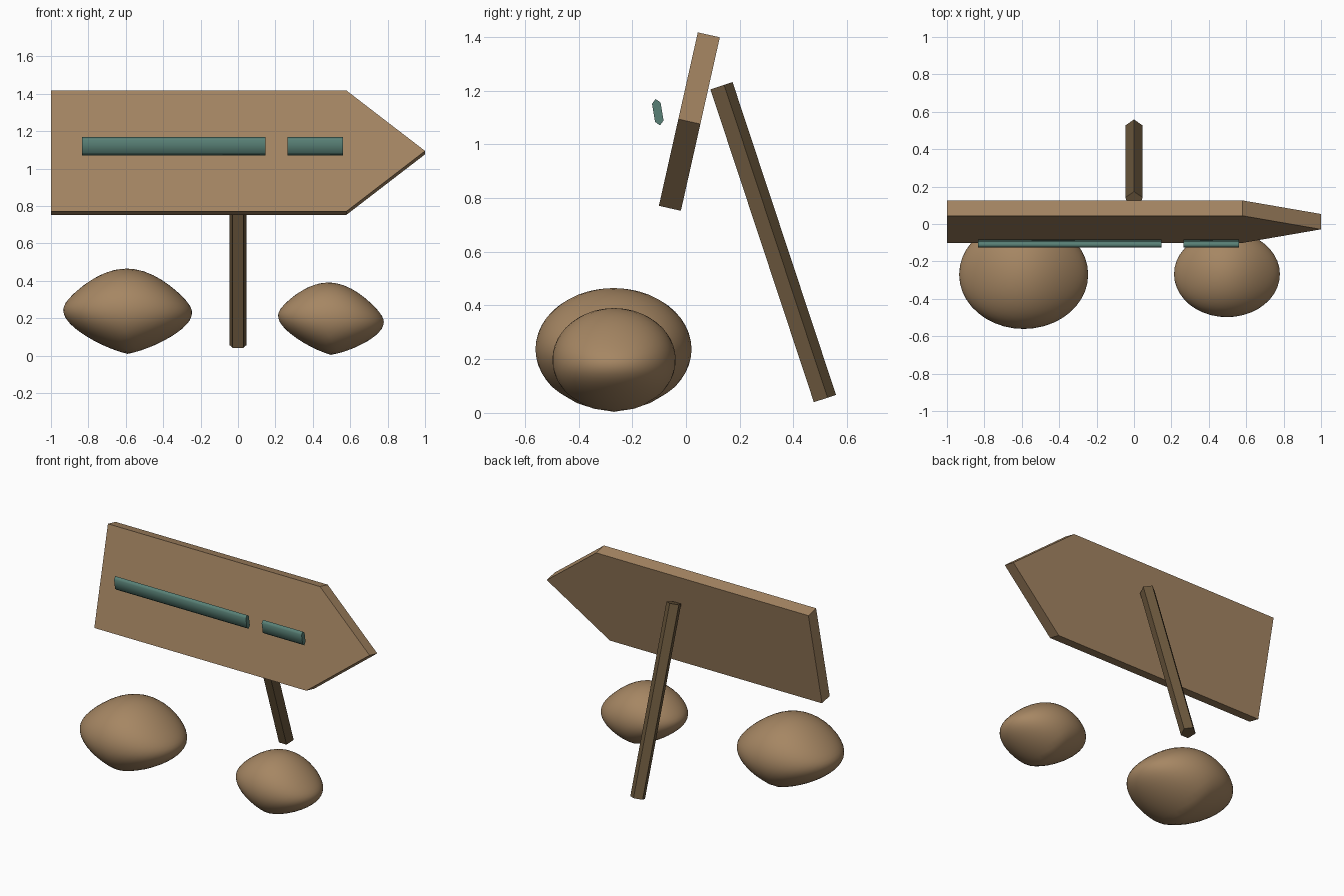
import bpy, bmesh
from math import sin, cos, pi, radians
from mathutils import Matrix, Vector

cube = bpy.data.objects.get("Cube")
if cube:
    bpy.data.objects.remove(cube, do_unlink=True)


def material(name, rgb):
    m = bpy.data.materials.new(name)
    m.use_nodes = True
    m.diffuse_color = (*rgb, 1)
    m.node_tree.nodes["Principled BSDF"].inputs["Base Color"].default_value = (*rgb, 1)
    return m


tan_brown = material("tan brown", (0.38, 0.24, 0.125))
dark_wood = material("dark wood", (0.145, 0.095, 0.046))
teal = material("teal", (0.098, 0.215, 0.18))


def finish(name, bm, mat, matrix):
    bmesh.ops.recalc_face_normals(bm, faces=bm.faces[:])
    mesh = bpy.data.meshes.new(name)
    bm.to_mesh(mesh)
    bm.free()
    mesh.materials.append(mat)
    ob = bpy.data.objects.new(name, mesh)
    ob.matrix_world = matrix
    bpy.context.collection.objects.link(ob)
    return ob


def prism(name, profile, length, mat, matrix, smooth=False):
    """Extrude a profile along local z, centred; caps stay flat."""
    bm = bmesh.new()
    base = bm.faces.new([bm.verts.new((x, y, -length / 2)) for x, y in profile])
    top = bmesh.ops.extrude_face_region(bm, geom=[base], use_keep_orig=True)["geom"]
    bmesh.ops.translate(bm, vec=(0, 0, length),
                        verts=[g for g in top if isinstance(g, bmesh.types.BMVert)])
    for f in bm.faces:
        f.smooth = smooth and len(f.verts) == 4
    return finish(name, bm, mat, matrix)


def tilt(location, degrees):
    return Matrix.Translation(location) @ Matrix.Rotation(radians(degrees), 4, 'X')


# Arrow board: half built with a chamfered rim, mirrored front to back
half, chamfer = 0.331, 0.042
bm = bmesh.new()
face = bm.faces.new([bm.verts.new((x, y, 0)) for x, y in
                     [(-1, -half), (0.58, -half), (1, 0), (0.58, half), (-1, half)]])
bmesh.ops.inset_region(bm, faces=[face], thickness=chamfer, use_boundary=True,
                       use_even_offset=True)
for v in face.verts:
    v.co.z = chamfer
board = finish("arrow_board", bm, tan_brown, tilt((0, 0.0125, 1.085), 77.35))
mirror = board.modifiers.new("Mirror", 'MIRROR')
mirror.use_axis = (False, False, True)

# Five-sided leaning post
top, bottom = Vector((0, 0.128, 1.217)), Vector((0, 0.513, 0.052))
pentagon = [(0.048 * sin(i * 2 * pi / 5), 0.048 * cos(i * 2 * pi / 5)) for i in range(5)]
prism("post", pentagon, (top - bottom).length, dark_wood, tilt((top + bottom) / 2, 18.3))

# Teal bars floating in front of the board
flat, tall, thick = 0.034, 0.05, 0.016
bar_profile = [(0, -tall), (thick, -flat), (thick, flat),
               (0, tall), (-thick, flat), (-thick, -flat)]
turn = Matrix(((0, 0, 1, 0), (1, 0, 0, 0), (0, 1, 0, 0), (0, 0, 0, 1)))
for name, x0, x1 in [("long_bar", -0.835, 0.147), ("short_bar", 0.265, 0.562)]:
    prism(name, bar_profile, x1 - x0, teal,
          tilt(((x0 + x1) / 2, -0.105, 1.12), 9.5) @ turn, smooth=True)


# Rounded rocks, pinched towards their left and right ends
def rock(name, centre, size, slant):
    bm = bmesh.new()
    bmesh.ops.create_icosphere(bm, subdivisions=4, radius=1)
    for v in bm.verts:
        x, y, z = v.co
        pinch = 1 - 0.42 * x * x if z > 0 else 1 - 0.33 * abs(x)
        v.co = (x * size[0], y * size[1], (z * pinch + slant * x) * size[2])
    for f in bm.faces:
        f.smooth = True
    return finish(name, bm, tan_brown, Matrix.Translation(centre))


rock("large_rock", (-0.59, -0.27, 0.237), (0.345, 0.291, 0.228), -0.03)
rock("small_rock", (0.497, -0.268, 0.197), (0.283, 0.23, 0.193), -0.09)
